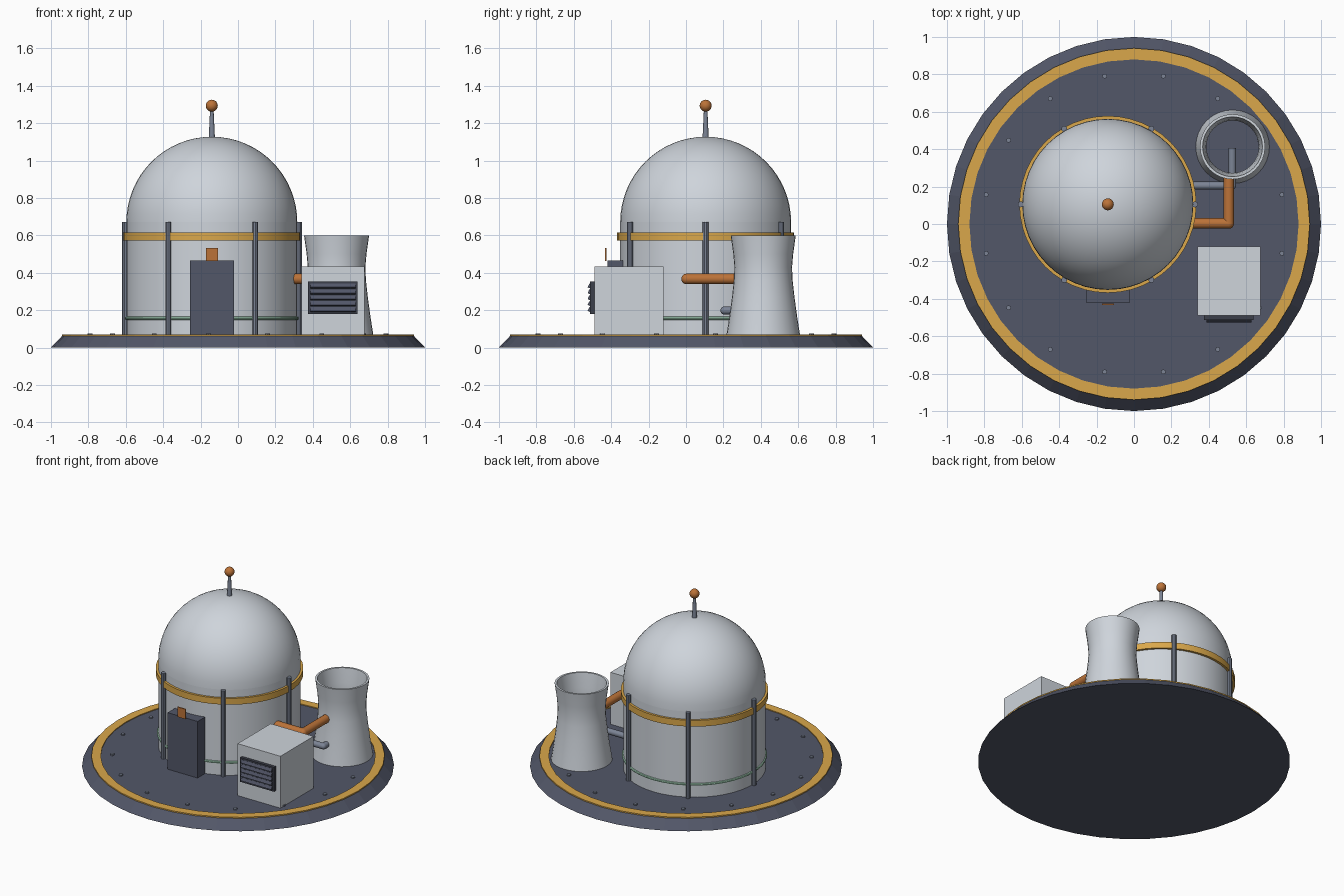
import bpy, bmesh, math
from mathutils import Vector

if "Cube" in bpy.data.objects:
    bpy.data.objects.remove(bpy.data.objects["Cube"])


def mat(name, rgb):
    m = bpy.data.materials.new(name)
    m.diffuse_color = (*rgb, 1)
    m.use_nodes = True
    m.node_tree.nodes["Principled BSDF"].inputs["Base Color"].default_value = m.diffuse_color
    return m


PALE = mat("pale grey", (0.62, 0.66, 0.71))
DARK = mat("slate", (0.085, 0.095, 0.14))
YELLOW = mat("hazard yellow", (0.70, 0.39, 0.07))
ORANGE = mat("copper", (0.50, 0.17, 0.04))
METAL = mat("steel", (0.20, 0.23, 0.30))
GREEN = mat("pale green", (0.36, 0.62, 0.46))
VENT = mat("vent dark", (0.045, 0.05, 0.07))


def finish(name, bm, m, smooth=True, angle=35):
    bmesh.ops.recalc_face_normals(bm, faces=bm.faces)
    me = bpy.data.meshes.new(name)
    bm.to_mesh(me)
    bm.free()
    me.materials.append(m)
    ob = bpy.data.objects.new(name, me)
    bpy.context.collection.objects.link(ob)
    if smooth:
        bpy.ops.object.select_all(action='DESELECT')
        bpy.context.view_layer.objects.active = ob
        ob.select_set(True)
        bpy.ops.object.shade_smooth_by_angle(angle=math.radians(angle))
    return ob


def lathe(name, profile, m, at=(0, 0), n=48, closed=False, smooth=True):
    """Revolve (radius, z) points about a vertical axis."""
    bm = bmesh.new()
    pts = [bm.verts.new((r, 0, z)) for r, z in profile]
    pairs = list(zip(pts, pts[1:])) + ([(pts[-1], pts[0])] if closed else [])
    edges = [bm.edges.new(p) for p in pairs]
    bmesh.ops.spin(bm, geom=pts + edges, axis=(0, 0, 1), cent=(0, 0, 0),
                   angle=math.tau, steps=n, use_duplicate=False)
    bmesh.ops.remove_doubles(bm, verts=bm.verts, dist=1e-5)
    bmesh.ops.translate(bm, verts=bm.verts, vec=(*at, 0))
    return finish(name, bm, m, smooth)


def box(name, lo, hi, m, tilt=0):
    bm = bmesh.new()
    bmesh.ops.create_cube(bm, size=1)
    lo, hi = Vector(lo), Vector(hi)
    bmesh.ops.scale(bm, verts=bm.verts, vec=hi - lo)
    ob = finish(name, bm, m, False)
    ob.location = (lo + hi) / 2
    ob.rotation_euler.x = tilt
    return ob


def rod(name, a, b, r1, r2, m, n=16):
    a, b = Vector(a), Vector(b)
    bm = bmesh.new()
    bmesh.ops.create_cone(bm, cap_ends=True, segments=n, radius1=r1, radius2=r2,
                          depth=(b - a).length)
    ob = finish(name, bm, m)
    ob.location = (a + b) / 2
    ob.rotation_euler = (b - a).to_track_quat('Z', 'Y').to_euler()
    return ob


def ball(name, c, r, m):
    bm = bmesh.new()
    bmesh.ops.create_uvsphere(bm, u_segments=20, v_segments=12, radius=r)
    ob = finish(name, bm, m)
    ob.location = c
    return ob


FLOOR = 0.065
CX, CY = -0.14, 0.105          # reactor axis
TX, TY = 0.527, 0.413          # cooling tower axis

# Round bevelled base with painted rim and bolts
lathe("base", [(0, 0), (1, 0), (0.938, FLOOR), (0, FLOOR)], DARK, n=40, smooth=False)
lathe("rim_stripe", [(0.88, 0.06), (0.94, 0.06), (0.94, 0.071), (0.88, 0.071)],
      YELLOW, n=40, closed=True, smooth=False)
for i in range(16):
    a = math.tau * (i + 0.5) / 16
    x, y = 0.806 * math.cos(a), 0.806 * math.sin(a)
    rod("bolt", (x, y, 0.06), (x, y, 0.074), 0.013, 0.013, METAL, 8)

# Reactor drum and dome
R = 0.457
lathe("reactor_drum", [(0, FLOOR), (R, FLOOR), (R, 0.67), (0, 0.67)], PALE, (CX, CY))
dome = [(R * math.cos(t * math.pi / 32), 0.67 + R * math.sin(t * math.pi / 32))
        for t in range(16)] + [(0, 0.67 + R)]
lathe("reactor_dome", dome, PALE, (CX, CY))
lathe("reactor_band", [(0.45, 0.572), (0.473, 0.572), (0.473, 0.616), (0.45, 0.616)],
      YELLOW, (CX, CY), closed=True)
lathe("glow_ring", [(0.457 + 0.009 * math.cos(k * math.pi / 4),
                     0.156 + 0.009 * math.sin(k * math.pi / 4)) for k in range(8)],
      GREEN, (CX, CY), closed=True)
for i in range(6):
    a = math.tau * i / 6
    x, y = CX + 0.466 * math.cos(a), CY + 0.466 * math.sin(a)
    rod("reactor_rib", (x, y, FLOOR), (x, y, 0.672), 0.016, 0.016, METAL, 10)

# Antenna
rod("antenna_mast", (CX, CY, 1.11), (CX, CY, 1.28), 0.017, 0.009, METAL, 12)
ball("antenna_ball", (CX, CY, 1.293), 0.032, ORANGE)

# Door with warning plate
box("door", (-0.257, -0.42, FLOOR), (-0.022, -0.31, 0.465), DARK)
box("door_plate", (-0.172, -0.433, 0.463), (-0.108, -0.425, 0.533), ORANGE)

# Cooling tower: waisted open shell
outer = [(0.197, FLOOR), (0.182, 0.16), (0.167, 0.27), (0.157, 0.36),
         (0.154, 0.43), (0.160, 0.50), (0.174, 0.60)]
inner = [(r - 0.014, z) for r, z in reversed(outer)]
lathe("cooling_tower", outer + inner, PALE, (TX, TY), n=32, closed=True)

# Pipes from reactor to tower, each with a ball elbow
for name, m, r, z, x, y0, y1 in (("hot_pipe", ORANGE, 0.028, 0.367, 0.507, 0.003, 0.268),
                                 ("cold_pipe", METAL, 0.021, 0.198, 0.525, 0.205, 0.405)):
    rod(name + "_run", (0.26, y0, z), (x, y0, z), r, r, m)
    rod(name + "_inlet", (x, y0, z), (x, y1, z), r, r, m)
    ball(name + "_elbow", (x, y0, z), r, m)

# Generator housing with louvred vent
box("generator", (0.34, -0.49, FLOOR), (0.675, -0.12, 0.432), PALE)
box("vent_frame", (0.375, -0.512, 0.18), (0.64, -0.48, 0.352), VENT)
for i in range(5):
    z = 0.203 + i * 0.0315
    box("vent_slat", (0.387, -0.522, z - 0.011), (0.628, -0.506, z + 0.011),
        DARK, math.radians(-25))
